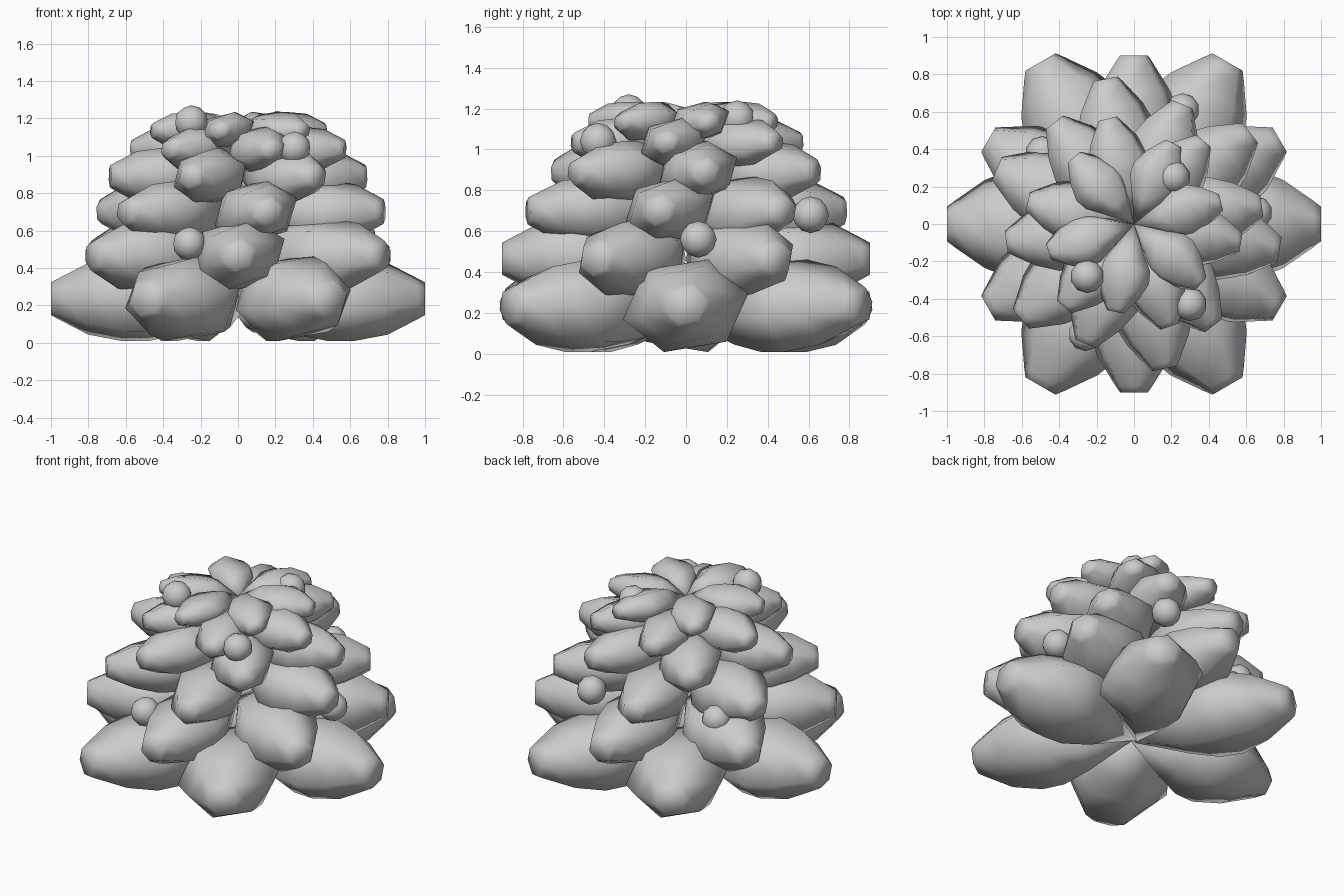
import bpy, bmesh
from math import radians, sin, cos, pi
from mathutils import Matrix, Vector

if "Cube" in bpy.data.objects:
    bpy.data.objects.remove(bpy.data.objects["Cube"])

# Leaf profile: (fraction of length, fraction of full width, fraction of full height)
PROFILE = [(0.3, 0.57, 0.82), (0.48, 0.94, 1.0), (0.62, 1.0, 1.0),
           (0.8, 0.76, 0.8), (0.96, 0.4, 0.46), (1.0, 0.3, 0.37)]
SIDES = 6


def finish(bm, name):
    bmesh.ops.recalc_face_normals(bm, faces=bm.faces)
    me = bpy.data.meshes.new(name)
    bm.to_mesh(me)
    bm.free()
    ob = bpy.data.objects.new(name, me)
    bpy.context.collection.objects.link(ob)
    bpy.ops.object.select_all(action='DESELECT')
    ob.select_set(True)
    bpy.context.view_layer.objects.active = ob
    bpy.ops.object.shade_smooth_by_angle(angle=radians(110))
    return ob


def add_leaf(bm, angle, z, length, half_w, half_h, roll, drop):
    """Six-sided leaf pointing outward from the centre axis."""
    place = (Matrix.Translation((0, 0, z)) @ Matrix.Rotation(radians(angle), 4, 'Z')
             @ Matrix.Rotation(radians(roll), 4, 'X'))

    def vert(x, y, zz):
        p = place @ Vector((x, y, zz))
        p.z = max(min(p.z, z + half_h * 1.06), z - half_h * 1.06)
        return bm.verts.new(p)

    root = vert(0, 0, -drop)
    rings = []
    for t, w, h in PROFILE:
        ring = []
        for i in range(SIDES):
            a = 2 * pi * i / SIDES
            ring.append(vert(t * length, half_w * w * cos(a), half_h * h * sin(a) / 0.866))
        rings.append(ring)
    for i in range(SIDES):
        j = (i + 1) % SIDES
        bm.faces.new((root, rings[0][i], rings[0][j]))
        for a, b in zip(rings, rings[1:]):
            bm.faces.new((a[i], b[i], b[j], a[j]))
    bm.faces.new(rings[-1])


def six(start):
    return [start + 60 * k for k in range(6)]


# Leaf tiers: height, reach, half width, half height, roll, root drop, angles
TIERS = [
    (0.235, 1.00, 0.315, 0.213, 12, 0.08, six(0)),
    (0.465, 0.90, 0.265, 0.185, 20, 0, six(30)),
    (0.70, 0.79, 0.235, 0.155, 20, 0, [-10, 38, 101, 158, -140, -78]),
    (0.89, 0.69, 0.205, 0.142, 20, 0, six(8)),
    (1.035, 0.58, 0.175, 0.112, 20, 0, [-10, 50, 104, 168, -130, -71]),
    (1.135, 0.48, 0.155, 0.092, 20, 0, [64, 132, 198, -102, -42, 14]),
]
for n, (z, reach, hw, hh, roll, drop, angles) in enumerate(TIERS, 1):
    bm = bmesh.new()
    for a in angles:
        add_leaf(bm, a, z, reach, hw, hh, roll, drop)
    finish(bm, f"leaf_tier_{n}")

# Round buds scattered between the leaves
BUDS = [(-0.26, -0.59, 0.53), (0.65, 0.06, 0.56), (0.26, 0.61, 0.68), (-0.49, 0.38, 0.60),
        (0.30, -0.43, 1.04), (-0.25, -0.28, 1.18), (0.21, 0.25, 1.15)]
for n, pos in enumerate(BUDS, 1):
    bm = bmesh.new()
    bmesh.ops.create_icosphere(bm, subdivisions=2, radius=0.09,
                               matrix=Matrix.Translation(pos))
    finish(bm, f"bud_{n}")
